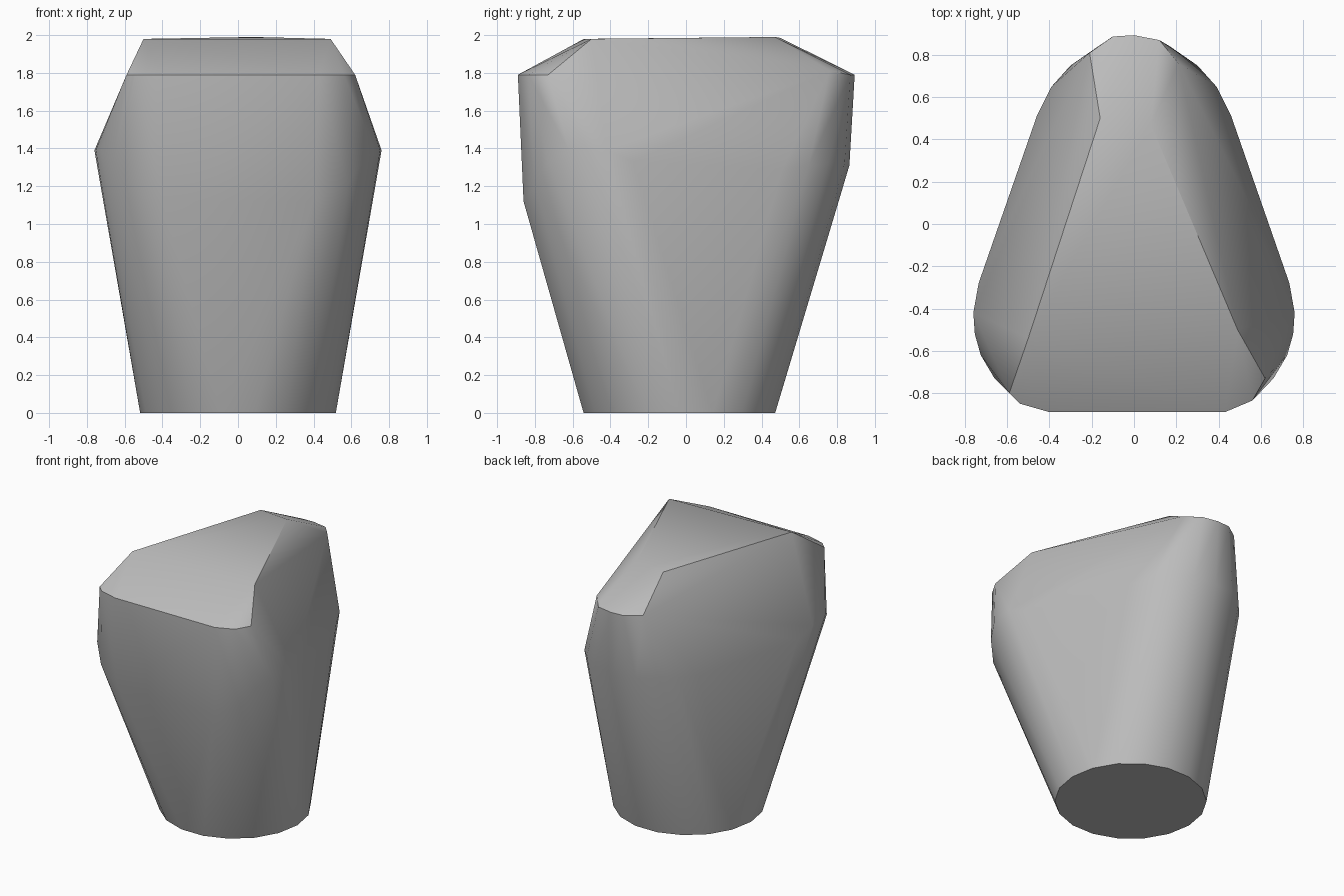
import bpy, bmesh, math

cube = bpy.data.objects.get("Cube")
if cube:
    bpy.data.objects.remove(cube)

# Plain grey
grey = bpy.data.materials.new("plain_grey")
grey.use_nodes = True
colour = (0.5, 0.5, 0.5, 1)
grey.diffuse_color = colour
grey.node_tree.nodes["Principled BSDF"].inputs["Base Color"].default_value = colour

# Rounded wedge head on a tapered round foot: the hull of four outlines
FOOT_SIDES = 18
foot = [(0.518 * math.cos(math.tau * i / FOOT_SIDES),
         0.515 * math.sin(math.tau * i / FOOT_SIDES) - 0.035, 0.01)
        for i in range(FOOT_SIDES)]

# Widest outline, one half from front to back
half = [(0.40, -0.86, 1.13), (0.58, -0.80, 1.22), (0.66, -0.73, 1.34),
        (0.725, -0.62, 1.4), (0.753, -0.52, 1.4), (0.76, -0.42, 1.4),
        (0.735, -0.28, 1.34), (0.46, 0.51, 1.3), (0.39, 0.65, 1.32),
        (0.30, 0.75, 1.33), (0.17, 0.84, 1.33), (0, 0.865, 1.32)]
belly = [(s * x, y, z) for x, y, z in half for s in (1, -1)]

# Chamfer rim around the front edge and the back tip
rim = [(0.43, -0.89, 1.8), (-0.40, -0.89, 1.8), (0.56, -0.835, 1.8),
       (-0.54, -0.85, 1.8), (0.62, -0.73, 1.8), (-0.59, -0.80, 1.8),
       (0.12, 0.87, 1.8), (0, 0.893, 1.8), (-0.10, 0.887, 1.8),
       (0.21, 0.76, 1.82), (-0.21, 0.81, 1.8)]

# Flat top
top = [(0.49, -0.50, 1.99), (-0.50, -0.54, 1.99),
       (0.08, 0.47, 2.0), (-0.16, 0.50, 1.995)]

bm = bmesh.new()
for p in foot + belly + rim + top:
    bm.verts.new(p)
hull = bmesh.ops.convex_hull(bm, input=bm.verts[:])
loose = [v for v in bm.verts if not v.link_faces]
bmesh.ops.delete(bm, geom=loose, context="VERTS")
bmesh.ops.dissolve_limit(bm, angle_limit=math.radians(1),
                         verts=bm.verts[:], edges=bm.edges[:])
bmesh.ops.recalc_face_normals(bm, faces=bm.faces[:])
bmesh.ops.translate(bm, verts=bm.verts[:],
                    vec=(0, 0, -min(v.co.z for v in bm.verts)))
mesh = bpy.data.meshes.new("tapered_block")
bm.to_mesh(mesh)
bm.free()
mesh.materials.append(grey)

block = bpy.data.objects.new("tapered_block", mesh)
bpy.context.collection.objects.link(block)
bpy.context.view_layer.objects.active = block
block.select_set(True)
bpy.ops.object.shade_smooth_by_angle(angle=math.radians(30))
